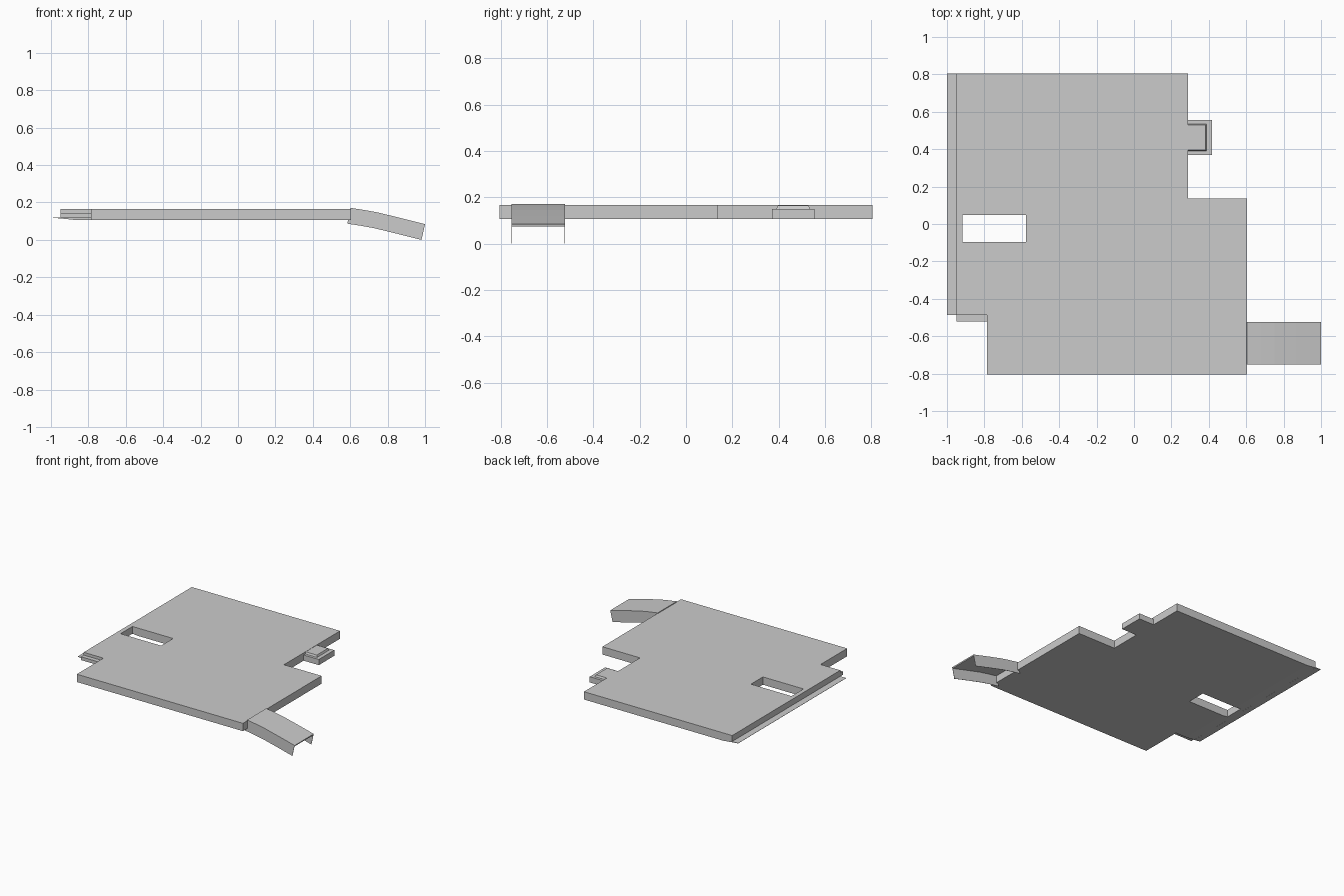
import bpy, bmesh
from mathutils import Vector

if "Cube" in bpy.data.objects:
    bpy.data.objects.remove(bpy.data.objects["Cube"])


def prism(name, pts, lo, hi, axis='z'):
    """Extrude a closed profile: xy points along z, or xz points along y."""
    bm = bmesh.new()
    place = (lambda a, b: (a, b, lo)) if axis == 'z' else (lambda a, b: (a, lo, b))
    face = bm.faces.new([bm.verts.new(place(a, b)) for a, b in pts])
    ext = bmesh.ops.extrude_face_region(bm, geom=[face])
    shift = Vector((0, 0, hi - lo)) if axis == 'z' else Vector((0, hi - lo, 0))
    bmesh.ops.translate(bm, vec=shift,
                        verts=[g for g in ext['geom'] if isinstance(g, bmesh.types.BMVert)])
    bmesh.ops.recalc_face_normals(bm, faces=bm.faces)
    mesh = bpy.data.meshes.new(name)
    bm.to_mesh(mesh)
    bm.free()
    obj = bpy.data.objects.new(name, mesh)
    bpy.context.collection.objects.link(obj)
    return obj


def box(name, x0, x1, y0, y1, z0, z1):
    return prism(name, [(x0, y0), (x1, y0), (x1, y1), (x0, y1)], z0, z1)


def cut(target, cutter):
    """Subtract a cutter and remove it afterwards."""
    cutter.hide_render = True
    mod = target.modifiers.new("cut", 'BOOLEAN')
    mod.operation, mod.solver, mod.object = 'DIFFERENCE', 'EXACT', cutter
    bpy.context.view_layer.objects.active = target
    bpy.ops.object.modifier_apply(modifier=mod.name)
    bpy.data.objects.remove(cutter)


BOTTOM, TOP = 0.107, 0.166

# Main deck with stepped outline
deck = prism("deck", [(-0.95, 0.805), (-0.95, -0.487), (-0.785, -0.487), (-0.785, -0.805),
                      (0.605, -0.805), (0.605, 0.135), (0.29, 0.135), (0.29, 0.805)],
             BOTTOM, TOP)
# Rectangular opening
cut(deck, box("opening_cutter", -0.917, -0.577, -0.095, 0.048, 0, 0.3))
# Tapered underside along the left edge
cut(deck, prism("taper_cutter", [(-1.1, 0.1305), (-0.87, 0.1065), (-0.87, 0.05), (-1.1, 0.05)],
                -0.6, 0.9, 'y'))

# Thin lip on the left edge
prism("left_lip", [(-1, 0.121), (-1, 0.1195), (-0.95, 0.1145), (-0.95, 0.121)],
      -0.487, 0.805, 'y')

# Small ledge in the front left notch
box("notch_ledge", -0.95, -0.785, -0.52, -0.487, 0.12, 0.145)

# Side landing: wide base and smaller raised step with sloped rim
box("landing_base", 0.29, 0.417, 0.37, 0.555, BOTTOM, 0.15)
step = box("landing_step", 0.29, 0.388, 0.39, 0.535, 0.15, 0.164)
for v in step.data.vertices:
    if v.co.z > 0.155:
        v.co.x -= 0.006 if v.co.x > 0.3 else 0
        v.co.y += 0.006 if v.co.y < 0.45 else -0.006

# Curved ramp: top plate with two thin hanging side walls, open below
crest = [(0.603, 0.171), (0.68, 0.159), (0.75, 0.146), (0.87, 0.117), (1.0, 0.084)]
plate = crest + [(x - 0.002, z - 0.009) for x, z in reversed(crest)]
wall = crest + [(x - 0.019, z - 0.084) for x, z in reversed(crest)]
prism("ramp_plate", plate, -0.75, -0.525, 'y')
for side, y in (("front", -0.752), ("back", -0.525)):
    prism("ramp_wall_" + side, wall, y, y + 0.002, 'y')
